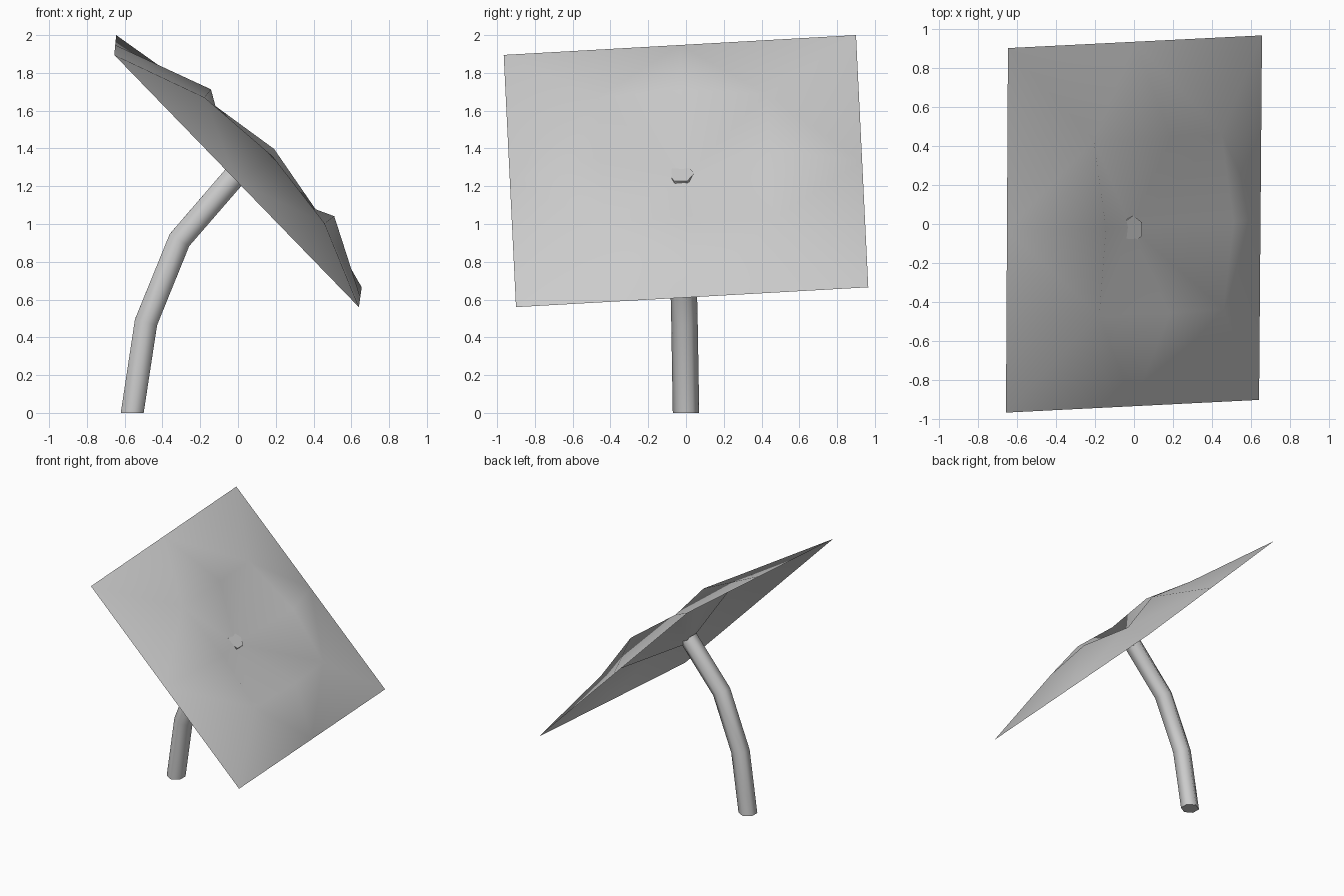
import bpy, bmesh, math
from mathutils import Vector

if "Cube" in bpy.data.objects:
    bpy.data.objects.remove(bpy.data.objects["Cube"])


def finish(name, bm, angle):
    me = bpy.data.meshes.new(name)
    bm.to_mesh(me)
    bm.free()
    ob = bpy.data.objects.new(name, me)
    bpy.context.collection.objects.link(ob)
    bpy.ops.object.select_all(action='DESELECT')
    ob.select_set(True)
    bpy.context.view_layer.objects.active = ob
    bpy.ops.object.shade_smooth_by_angle(angle=math.radians(angle))


# Panel: tilted rectangle with a raised inner ring and a sunken centre
A = Vector((-0.655, -0.965, 1.895))
B = Vector((-0.645, 0.90, 2.0))
C = Vector((0.655, 0.965, 0.665))
D = Vector((0.64, -0.90, 0.56))
normal = (D - A).cross(B - A).normalized()


def on_panel(u, v, h):
    return A.lerp(D, u).lerp(B.lerp(C, u), v) + normal * h


# rings run round the panel: corner, edge middle, corner, ...
outer = [(0, 0, 0), (.5, 0, 0), (1, 0, 0), (1, .5, 0),
         (1, 1, 0), (.5, 1, 0), (0, 1, 0), (0, .5, 0)]
inner = [(.275, .26, .165), (.53, .26, .207), (.77, .26, .157), (.783, .5, .2),
         (.775, .74, .124), (.535, .74, .2), (.275, .74, .118), (.28, .5, .2)]
bm = bmesh.new()
o = [bm.verts.new(on_panel(*p)) for p in outer]
i = [bm.verts.new(on_panel(*p)) for p in inner]
mid = bm.verts.new(on_panel(.51, .49, -.04))
for k in range(8):
    n = (k + 1) % 8
    if k % 2 == 0:
        tris = [(o[k], o[n], i[k]), (o[n], i[n], i[k])]
    else:
        tris = [(o[k], o[n], i[n]), (o[k], i[n], i[k])]
    for t in tris + [(i[k], i[n], mid)]:
        bm.faces.new(t)
finish("panel", bm, 60)

# Post: six-sided tube bent towards the panel, tip poking through it
path = [Vector(p) for p in ((-.56, 0, 0), (-.487, -.008, .48),
                            (-.31, -.018, .915), (-.005, -.027, 1.268))]
R = 0.07
bm = bmesh.new()
rings = []
for k, p in enumerate(path):
    before = (p - path[k - 1]).normalized() if k else Vector((0, 0, 1))
    after = (path[k + 1] - p).normalized() if k < 3 else before
    t = (before + after).normalized() if k else Vector((0, 0, 1))
    side = Vector((0, 1, 0)).cross(t).normalized()
    across = t.cross(side)
    rings.append([bm.verts.new(p + R * (math.cos(a) * across + math.sin(a) * side))
                  for a in (j * math.pi / 3 for j in range(6))])
for r, s in zip(rings, rings[1:]):
    for j in range(6):
        bm.faces.new((r[j], r[(j + 1) % 6], s[(j + 1) % 6], s[j]))
bm.faces.new(rings[0])
bm.faces.new(rings[-1])
bmesh.ops.recalc_face_normals(bm, faces=bm.faces)
finish("post", bm, 65)
